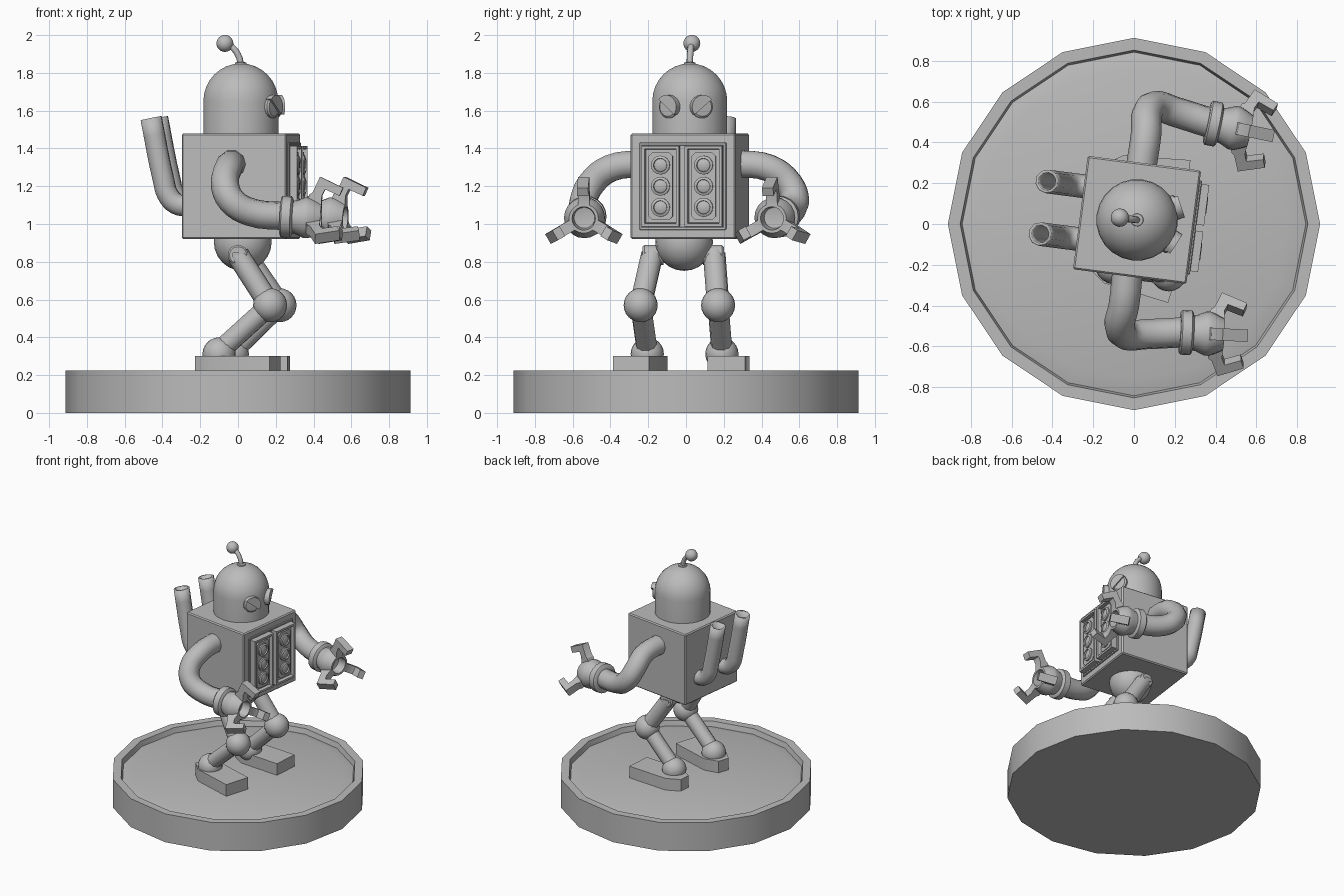
import bpy, bmesh, math
from mathutils import Matrix, Vector

if "Cube" in bpy.data.objects:
    bpy.data.objects.remove(bpy.data.objects["Cube"])

grey = bpy.data.materials.new("light grey")
grey.diffuse_color = (0.5, 0.5, 0.5, 1)
grey.use_nodes = True
grey.node_tree.nodes["Principled BSDF"].inputs["Base Color"].default_value = grey.diffuse_color

# the upper body is turned a little; its parts are built facing +x and then placed by TURN
TURN = Matrix.Translation((0.015, 0.02, 0)) @ Matrix.Rotation(math.radians(-7.4), 4, 'Z')
I = Matrix.Identity(4)


def finish(name, bm, mat=I, angle=35):
    bmesh.ops.transform(bm, matrix=mat, verts=bm.verts)
    bmesh.ops.recalc_face_normals(bm, faces=bm.faces)
    me = bpy.data.meshes.new(name)
    bm.to_mesh(me)
    bm.free()
    me.materials.append(grey)
    me.shade_smooth()
    me.set_sharp_from_angle(angle=math.radians(angle))
    ob = bpy.data.objects.new(name, me)
    bpy.context.collection.objects.link(ob)
    return ob


def axis_matrix(pos, direction):
    q = Vector(direction).to_track_quat('Z', 'Y')
    return Matrix.Translation(pos) @ q.to_matrix().to_4x4()


def lathe(name, profile, n, mat=I, angle=35):
    """Spin (radius, height) points around z."""
    bm = bmesh.new()
    rings = []
    for r, z in profile:
        if r == 0:
            rings.append([bm.verts.new((0, 0, z))] * n)
        else:
            rings.append([bm.verts.new((r * math.cos(math.tau * k / n),
                                        r * math.sin(math.tau * k / n), z)) for k in range(n)])
    for a, b in zip(rings, rings[1:]):
        for k in range(n):
            j = (k + 1) % n
            vs = list(dict.fromkeys([a[k], a[j], b[j], b[k]]))
            bm.faces.new(vs)
    return finish(name, bm, mat, angle)


def ball(name, pos, r, mat=I):
    bm = bmesh.new()
    bmesh.ops.create_uvsphere(bm, u_segments=20, v_segments=12, radius=r)
    return finish(name, bm, mat @ Matrix.Translation(pos))


def prism(name, pts, h, mat=I, bevel=0.0):
    """Extrude an outline in xy up to height h."""
    bm = bmesh.new()
    f = bm.faces.new([bm.verts.new((x, y, 0)) for x, y in pts])
    g = bmesh.ops.extrude_face_region(bm, geom=[f])
    bmesh.ops.translate(bm, vec=(0, 0, h),
                        verts=[v for v in g["geom"] if isinstance(v, bmesh.types.BMVert)])
    if bevel:
        bmesh.ops.bevel(bm, geom=bm.edges[:], offset=bevel, segments=1, affect='EDGES')
    return finish(name, bm, mat)


def tube(name, pts, r, mat=I, caps=True):
    """Round pipe along a smooth path."""
    cu = bpy.data.curves.new(name, 'CURVE')
    cu.dimensions = '3D'
    cu.bevel_depth, cu.bevel_resolution, cu.resolution_u = r, 3, 4
    cu.use_fill_caps = caps
    sp = cu.splines.new('BEZIER')
    sp.bezier_points.add(len(pts) - 1)
    for bp, p in zip(sp.bezier_points, pts):
        bp.co = p
        bp.handle_left_type = bp.handle_right_type = 'AUTO'
    tmp = bpy.data.objects.new(name + "_path", cu)
    bpy.context.collection.objects.link(tmp)
    dg = bpy.context.evaluated_depsgraph_get()
    me = bpy.data.meshes.new_from_object(tmp.evaluated_get(dg))
    bm = bmesh.new()
    bm.from_mesh(me)
    bmesh.ops.remove_doubles(bm, verts=bm.verts, dist=1e-5)
    bpy.data.objects.remove(tmp)
    return finish(name, bm, mat, 45)


def rect(w, h, c=0.0):
    """Rectangle outline with optional cut corners."""
    if not c:
        return [(-w, -h), (w, -h), (w, h), (-w, h)]
    return [(-w + c, -h), (w - c, -h), (w, -h + c), (w, h - c),
            (w - c, h), (-w + c, h), (-w, h - c), (-w, -h + c)]


def front(x, y, z):
    """Outline x -> local y, outline y -> z, extrusion -> forward."""
    return TURN @ Matrix(((0, 0, 1, x), (1, 0, 0, y), (0, 1, 0, z), (0, 0, 0, 1)))


# round base with a raised rim
lathe("base", [(0, 0), (0.912, 0), (0.912, 0.225), (0.852, 0.225), (0.842, 0.185),
               (0.76, 0.205), (0, 0.21)], 16, angle=25)

# body box
prism("body", rect(0.28, 0.28), 0.56, TURN @ Matrix.Translation((0, 0, 0.92)), 0.008)

# chest frame: four bars around the panels
for s in (-1, 1):
    prism("chest_frame_side", rect(0.008, 0.23), 0.012, front(0.279, s * 0.224, 1.2), 0.003)
    prism("chest_frame_bar", rect(0.23, 0.008), 0.012, front(0.279, 0, 1.2 + s * 0.224), 0.003)

for s in (-1, 1):
    # chest panel with a recessed middle
    bm = bmesh.new()
    f = bm.faces.new([bm.verts.new((x, y, 0)) for x, y in rect(0.1, 0.213)])
    top = bmesh.ops.extrude_face_region(bm, geom=[f])["geom"]
    bmesh.ops.translate(bm, vec=(0, 0, 0.05), verts=[v for v in top if isinstance(v, bmesh.types.BMVert)])
    cap = [g for g in top if isinstance(g, bmesh.types.BMFace)]
    bmesh.ops.inset_region(bm, faces=cap, thickness=0.022, depth=0)
    bmesh.ops.inset_region(bm, faces=cap, thickness=0.006, depth=0)
    bmesh.ops.translate(bm, vec=(0, 0, -0.025), verts=cap[0].verts)
    finish("chest_panel", bm, front(0.279, s * 0.115, 1.2))
    prism("button_plate", rect(0.064, 0.18, 0.02), 0.014, front(0.302, s * 0.115, 1.2))
    for k in (-1, 0, 1):
        lathe("button", [(0.05, 0), (0.05, 0.012), (0.036, 0.018), (0.034, 0.008),
                         (0.02, 0.014), (0, 0.016)], 16, front(0.314, s * 0.115, 1.2 + k * 0.112))

# domed head
dome = [(0.2 * math.cos(a), 1.65 + 0.2 * math.sin(a)) for a in [math.pi / 2 * k / 8 for k in range(8)]]
lathe("head", [(0, 1.47), (0.2, 1.47)] + dome + [(0, 1.85)], 24, TURN)

# eyes with slanted half lids
for s in (-1, 1):
    a = math.radians(26) * s
    d = Vector((math.cos(a), math.sin(a), 0))
    side = Vector((-d.y, d.x, 0))
    eye = Matrix.Translation(d * 0.17 + Vector((0, 0, 1.62))).to_4x4()
    rot = Matrix((side, Vector((0, 0, 1)), d)).transposed().to_4x4()
    m = TURN @ eye @ rot
    lathe("eye", [(0, 0), (0.06, 0), (0.06, 0.035), (0.05, 0.043), (0, 0.046)], 20, m)
    start = math.radians(40) if s > 0 else math.radians(-40)
    arc = [(0.063 * math.cos(start + math.pi * k / 10), 0.063 * math.sin(start + math.pi * k / 10))
           for k in range(11)]
    prism("eyelid", arc, 0.056, m)

# antenna
lathe("antenna_socket", [(0.035, 1.83), (0.03, 1.855), (0, 1.86)], 14, TURN)
tube("antenna", [(0.0, 0, 1.84), (-0.01, 0, 1.885), (-0.04, 0, 1.93), (-0.085, 0, 1.958)], 0.017, TURN)
ball("antenna_ball", (-0.085, 0, 1.956), 0.045, TURN)

# hollow exhaust pipes on the back
for s in (-1, 1):
    y = 0.13 * s
    p = tube("exhaust_pipe", [(-0.25, y, 1.095), (-0.325, y, 1.105), (-0.375, y, 1.16), (-0.395, y, 1.23),
                              (-0.462, y, 1.56)], 0.058, TURN, caps=False)
    sol = p.modifiers.new("wall", 'SOLIDIFY')
    sol.thickness, sol.offset = 0.014, -1

# arms and grabber hands, mirrored left and right
HAND = [(0, 0), (0.1, 0), (0.11, 0.008), (0.11, 0.055), (0.1, 0.062), (0.086, 0.066), (0.088, 0.08),
        (0.108, 0.125), (0.108, 0.15), (0.09, 0.19), (0.078, 0.215), (0.062, 0.215), (0.055, 0.15), (0, 0.14)]
CLAW = [(0.135, 0.085), (0.15, 0.125), (0.165, 0.135), (0.20, 0.22), (0.325, 0.168), (0.308, 0.125),
        (0.23, 0.155), (0.215, 0.12), (0.215, 0.07)]
inv = TURN.inverted()
for s in (-1, 1):
    path = [(-0.03, -0.22, 1.32), (-0.05, -0.40, 1.295), (-0.07, -0.50, 1.215), (-0.035, -0.543, 1.125),
            (0.06, -0.54, 1.065), (0.26, -0.53, 1.04)]
    loc = [inv @ Vector(p) for p in path]
    tube("arm", [(p.x, -s * p.y, p.z) for p in loc], 0.075, TURN)
    c = inv @ Vector((0.225, -0.53, 1.04))
    c.y *= -s
    d = Vector((1, -s * 0.075, -0.05)).normalized()
    lathe("hand", HAND, 20, TURN @ axis_matrix(c, d), 40)
    side = d.cross(Vector((0, 0, 1))).normalized()
    up = side.cross(d)
    for k in range(3):
        a = math.tau * k / 3
        rad = up * math.cos(a) + side * math.sin(a)
        w = d.cross(rad)
        m = Matrix((d, rad, w)).transposed().to_4x4()
        m.translation = c - w * 0.03
        prism("claw", CLAW, 0.06, TURN @ m)

# pelvis
ball("pelvis", (0.025, -0.01, 0.905), 0.153)

# legs: hip, knee, ankle, foot position, foot turn, outward side
FOOT = [(0.31, -0.1), (0.31, 0.1), (-0.02, 0.1), (-0.12, 0.045), (-0.12, -0.045), (-0.02, -0.1)]
LEGS = [((0.0, -0.18, 0.835), (0.17, -0.24, 0.57), (-0.1, -0.205, 0.325), (-0.1, -0.2), -17, -1),
        ((0.04, 0.15, 0.835), (0.22, 0.17, 0.57), (-0.03, 0.19, 0.325), (-0.04, 0.235), -4, 1)]
for hip, knee, ankle, foot, turn, s in LEGS:
    h = axis_matrix(Vector(hip) - Vector((0, s * 0.06, 0)), (0, s, 0))
    lathe("hip_joint", [(0, 0), (0.054, 0), (0.054, 0.1), (0.045, 0.11), (0, 0.11)], 18, h)
    slot = Matrix.Translation((hip[0], hip[1] + s * 0.052, hip[2]))
    prism("hip_slot", rect(0.033, 0.013, 0.008), 0.006,
          slot @ Matrix.Rotation(math.radians(-90 * s), 4, 'X'))
    tube("thigh", [hip, knee], 0.06)
    ball("knee", knee, 0.09)
    tube("shin", [knee, ankle], 0.056)
    ball("ankle", (ankle[0], ankle[1], 0.312), 0.088)
    prism("foot", FOOT, 0.092, Matrix.Translation((foot[0], foot[1], 0.208))
          @ Matrix.Rotation(math.radians(turn), 4, 'Z'))
